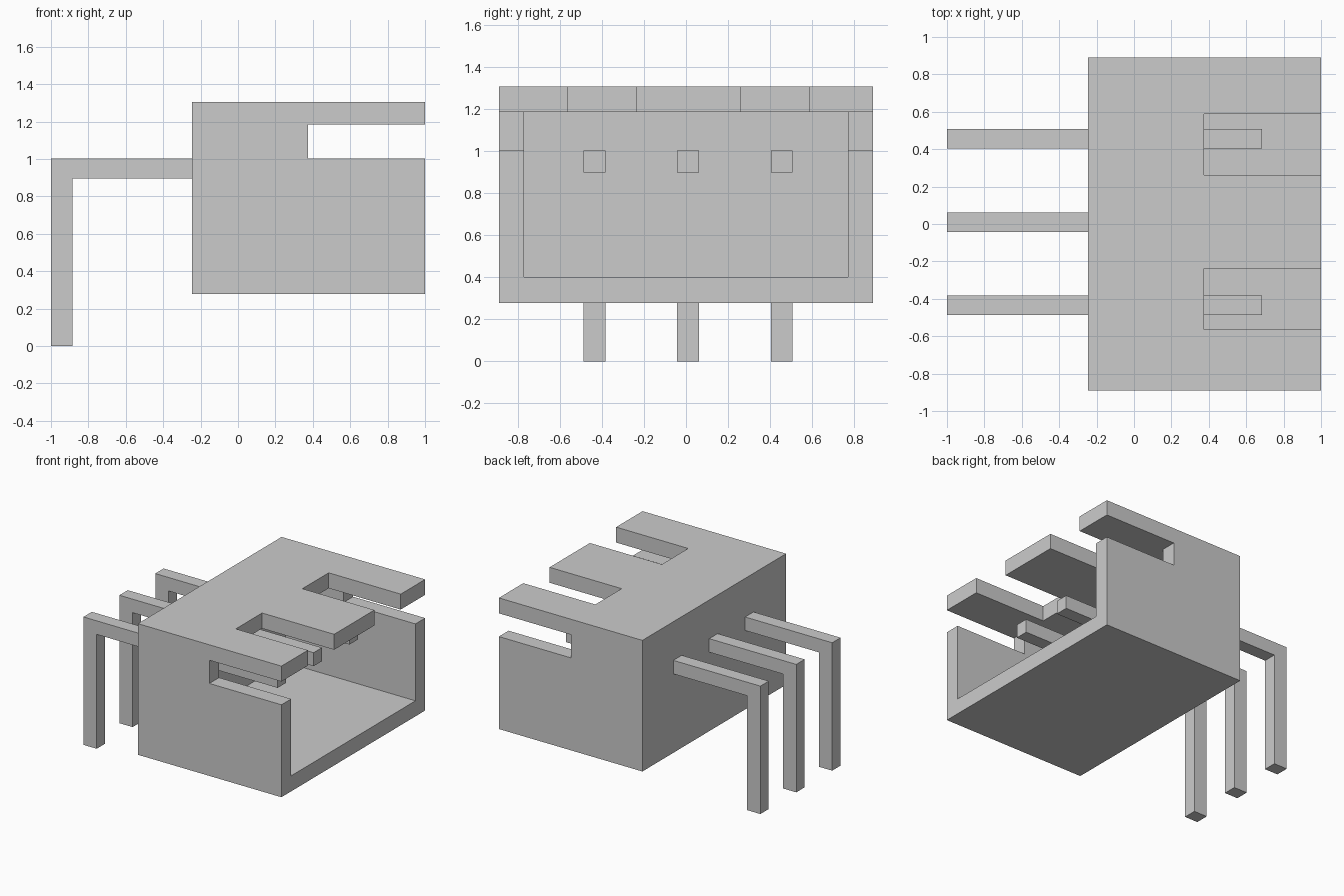
import bpy, bmesh

if "Cube" in bpy.data.objects:
    bpy.data.objects.remove(bpy.data.objects["Cube"])


def box(name, x, y, z):
    """Box between the given (min, max) ranges."""
    bm = bmesh.new()
    bmesh.ops.create_cube(bm, size=1)
    for v in bm.verts:
        v.co = [r[0] if c < 0 else r[1] for c, r in zip(v.co, (x, y, z))]
    mesh = bpy.data.meshes.new(name)
    bm.to_mesh(mesh)
    bm.free()
    obj = bpy.data.objects.new(name, mesh)
    bpy.context.collection.objects.link(obj)
    return obj


def cut(target, cutter):
    """Subtract the cutter and remove it."""
    mod = target.modifiers.new("cut", 'BOOLEAN')
    mod.operation = 'DIFFERENCE'
    mod.solver = 'EXACT'
    mod.object = cutter
    cutter.hide_render = True
    bpy.context.view_layer.objects.active = target
    bpy.ops.object.modifier_apply(modifier=mod.name)
    bpy.data.objects.remove(cutter)


def bent_pin(name, yc, half=0.052):
    """L-shaped square pin: side profile extruded along y."""
    profile = [(-1, 0), (-0.885, 0), (-0.885, 0.897), (0.685, 0.897),
               (0.685, 1.003), (-1, 1.003)]
    bm = bmesh.new()
    face = bm.faces.new([bm.verts.new((x, yc - half, z)) for x, z in profile])
    ext = bmesh.ops.extrude_face_region(bm, geom=[face])
    verts = [g for g in ext["geom"] if isinstance(g, bmesh.types.BMVert)]
    bmesh.ops.translate(bm, verts=verts, vec=(0, 2 * half, 0))
    bmesh.ops.recalc_face_normals(bm, faces=bm.faces)
    mesh = bpy.data.meshes.new(name)
    bm.to_mesh(mesh)
    bm.free()
    bpy.context.collection.objects.link(bpy.data.objects.new(name, mesh))


# Connector housing, hollow and open towards +x
housing = box("housing", (-0.245, 1.0), (-0.89, 0.89), (0.278, 1.306))
cut(housing, box("cavity_cutter", (-0.125, 1.2), (-0.77, 0.77), (0.4, 1.185)))

# Notches under the roof in both side walls
cut(housing, box("notch_cutter", (0.375, 1.2), (-1.1, 1.1), (1.003, 1.185)))

# Two slots in the roof
for yc in (-0.4, 0.425):
    cut(housing, box("slot_cutter", (0.375, 1.2),
                     (yc - 0.163, yc + 0.163), (1.1, 1.5)))

# Three contact pins
for i in range(3):
    bent_pin(f"pin_{i + 1}", 0.01 + (i - 1) * 0.445)
